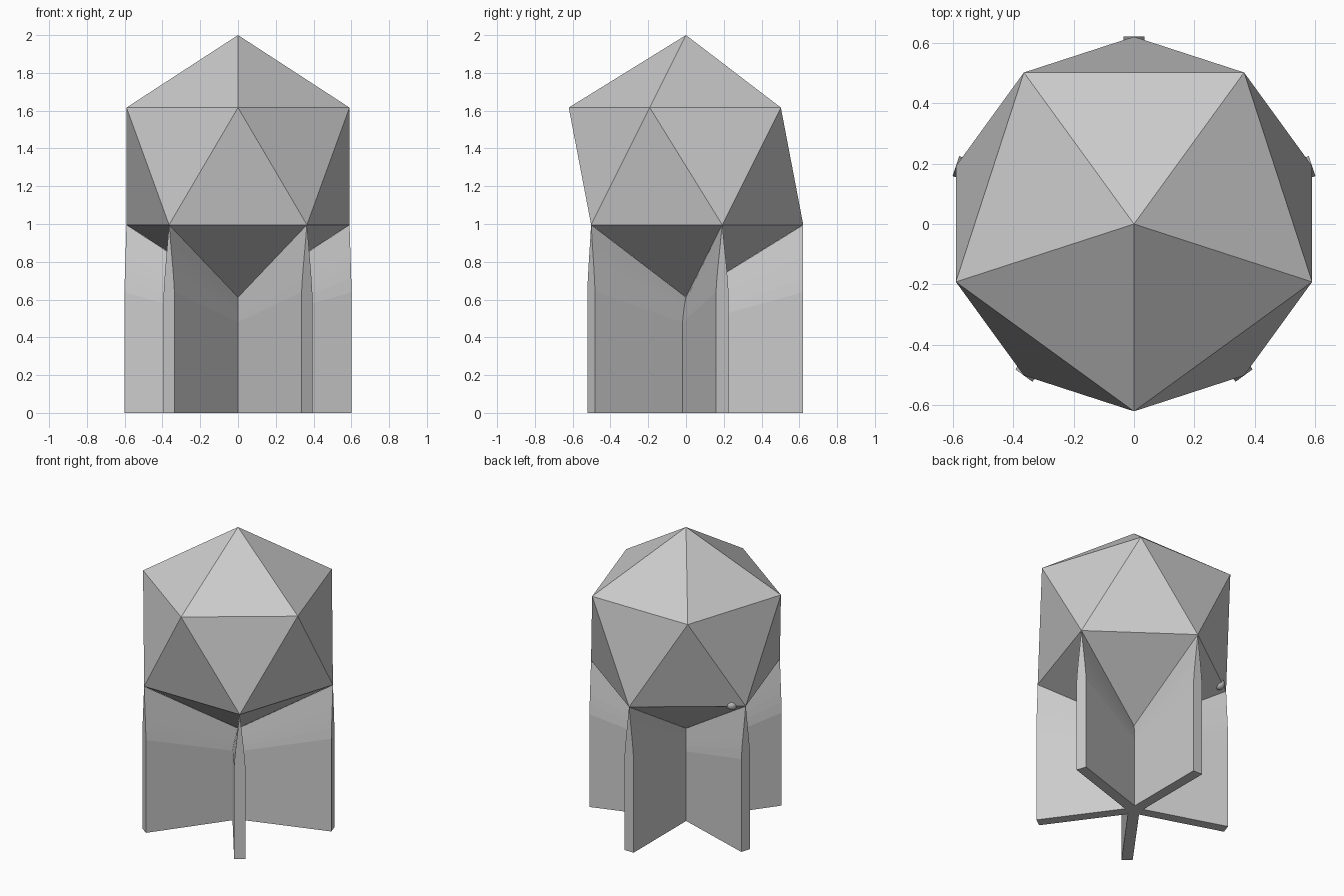
import bpy, bmesh
from math import pi, sin, cos, tan
from mathutils import Matrix

cube = bpy.data.objects.get("Cube")
if cube:
    bpy.data.objects.remove(cube, do_unlink=True)

grey = bpy.data.materials.new("light grey")
grey.use_nodes = True
colour = (0.6, 0.6, 0.6, 1)
grey.diffuse_color = colour
grey.node_tree.nodes["Principled BSDF"].inputs["Base Color"].default_value = colour

R = 0.694            # gem radius
RING = R * 0.8944    # radius of the gem's vertex rings
GEM_Z = 2 - R


def add_object(name, bm):
    bmesh.ops.recalc_face_normals(bm, faces=bm.faces)
    mesh = bpy.data.meshes.new(name)
    bm.to_mesh(mesh)
    bm.free()
    mesh.materials.append(grey)
    obj = bpy.data.objects.new(name, mesh)
    bpy.context.collection.objects.link(obj)
    return obj


# Twenty-sided gem standing on one point
bm = bmesh.new()
bmesh.ops.create_icosphere(bm, subdivisions=1, radius=R,
                           matrix=Matrix.Translation((0, 0, GEM_Z)) @ Matrix.Rotation(-pi / 2, 4, 'Z'))
add_object("icosahedron_gem", bm)

# Five-finned stand: star sections lofted upward, thinning to the gem's edges
# each level: (height at fin tip, height at the valley, half thickness)
T = 0.035
levels = [(0, 0, T), (0.64, 0.48, T), (0.71, 0.51, T * 0.85), (0.77, 0.535, T * 0.69),
          (0.83, 0.56, T * 0.51), (0.89, 0.585, T * 0.32), (0.995, 0.612, T * 0.02)]


def star_ring(bm, tip_z, valley_z, half):
    ring = []
    valley = half / sin(pi / 5)
    for i in range(5):
        a = pi / 2 + i * 2 * pi / 5
        for side in (-half, half):
            ring.append(bm.verts.new((RING * cos(a) - side * sin(a),
                                      RING * sin(a) + side * cos(a), tip_z)))
        b = a + pi / 5
        ring.append(bm.verts.new((valley * cos(b), valley * sin(b), valley_z)))
    return ring


bm = bmesh.new()
rings = [star_ring(bm, *level) for level in levels]
for low, high in zip(rings, rings[1:]):
    for i in range(len(low)):
        j = (i + 1) % len(low)
        bm.faces.new((low[i], low[j], high[j], high[i]))
bm.faces.new(rings[0][::-1])
add_object("finned_stand", bm)

# Small bead set into a lower edge of the gem
bm = bmesh.new()
bmesh.ops.create_uvsphere(bm, u_segments=16, v_segments=10, radius=0.037,
                          matrix=Matrix.Translation((-0.505, 0.225, 1.0)))
bead = add_object("small_bead", bm)
for face in bead.data.polygons:
    face.use_smooth = True
